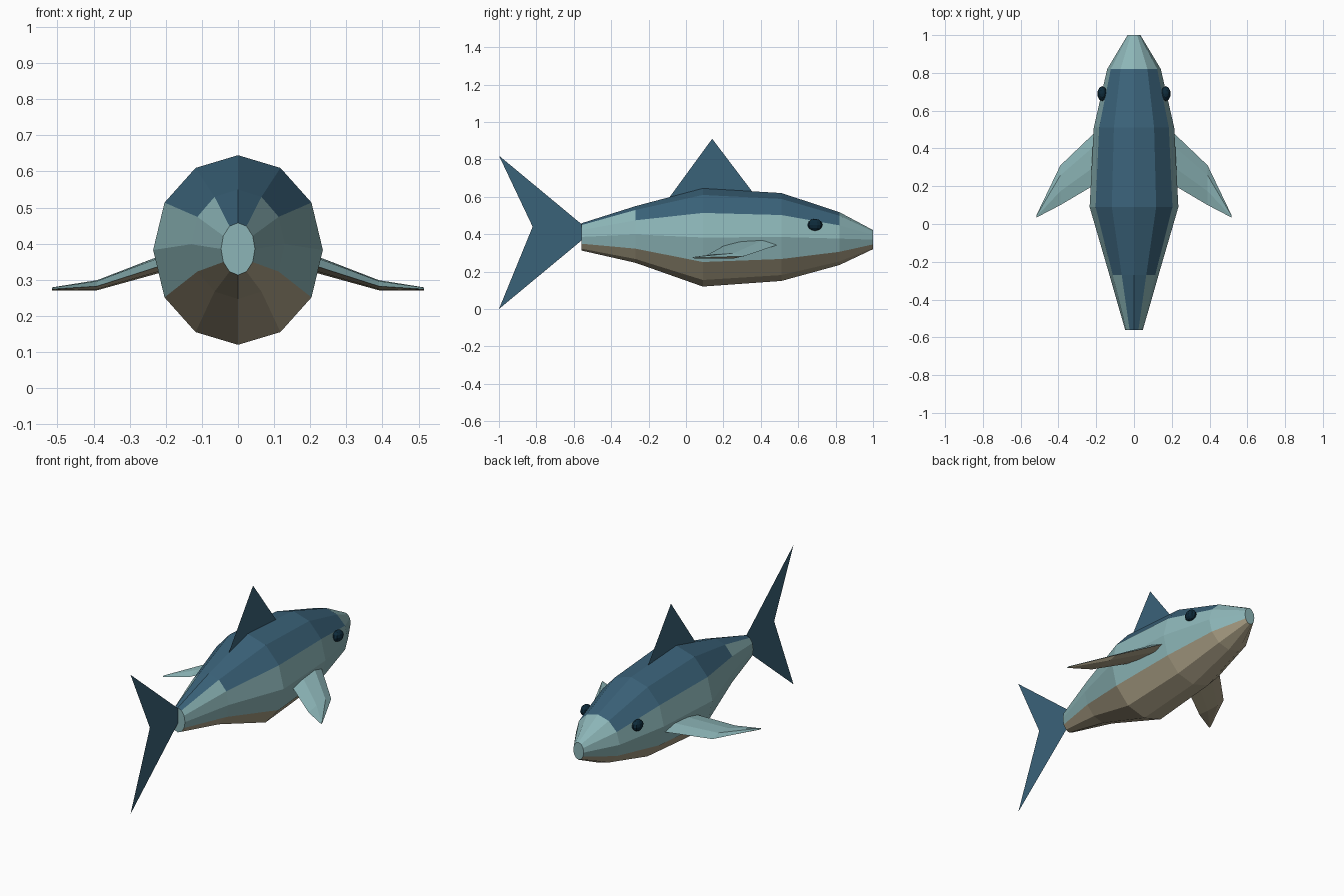
import bpy, bmesh, math

if "Cube" in bpy.data.objects:
    bpy.data.objects.remove(bpy.data.objects["Cube"])


def material(name, rgb):
    m = bpy.data.materials.new(name)
    lin = [((c / 255 + 0.055) / 1.055) ** 2.4 for c in rgb]
    m.diffuse_color = (*lin, 1)
    m.use_nodes = True
    m.node_tree.nodes["Principled BSDF"].inputs["Base Color"].default_value = m.diffuse_color
    return m


BLUE = material("deep blue", (58, 98, 121))
TEAL = material("pale teal", (140, 181, 183))
TAN = material("belly tan", (176, 165, 138))
NAVY = material("eye navy", (13, 42, 58))


def make_object(name, bm, mats, fix_normals=True):
    if fix_normals:
        bmesh.ops.recalc_face_normals(bm, faces=bm.faces[:])
    me = bpy.data.meshes.new(name)
    bm.to_mesh(me)
    bm.free()
    for m in mats:
        me.materials.append(m)
    ob = bpy.data.objects.new(name, me)
    bpy.context.collection.objects.link(ob)
    return ob


def loft(bm, rings, colour):
    """Bridge point rings, cap both ends; colour(segment, side) gives the slot."""
    vs = [[bm.verts.new(p) for p in r] for r in rings]
    n = len(vs[0])
    for i in range(len(vs) - 1):
        for k in range(n):
            j = (k + 1) % n
            f = bm.faces.new((vs[i][k], vs[i][j], vs[i + 1][j], vs[i + 1][k]))
            f.material_index = colour(i, k)
    for end in (vs[0], vs[-1]):
        bm.faces.new(end).material_index = 0


# Body: twelve-sided rings (y, half width, bottom z, top z)
SECTIONS = [(-0.56, 0.047, 0.313, 0.458), (-0.27, 0.13, 0.247, 0.55),
            (0.09, 0.235, 0.12, 0.645), (0.51, 0.213, 0.15, 0.62),
            (0.82, 0.142, 0.235, 0.518), (1.0, 0.034, 0.32, 0.422)]
SIDES = 12
rings = []
for y, w, lo, hi in SECTIONS:
    angles = [2 * math.pi * k / SIDES for k in range(SIDES)]
    rings.append([(w * math.sin(a), y, (lo + hi) / 2 + (hi - lo) / 2 * math.cos(a))
                  for a in angles])


def body_colour(seg, side):
    from_top = min(side, SIDES - 1 - side)      # 0 at the back, 5 at the belly
    if from_top >= 4:
        return 2
    blue_rows = (1, 2, 2, 2, 0)[seg]            # narrow at tail, none on snout
    return 1 if from_top < blue_rows else 0


bm = bmesh.new()
loft(bm, rings, body_colour)
make_object("body", bm, [TEAL, BLUE, TAN])


# Flat dorsal and tail fins on the centre plane
def flat_fin(name, polys):
    bm = bmesh.new()
    for poly in polys:
        bm.faces.new([bm.verts.new((0, y, z)) for y, z in poly])
    bmesh.ops.remove_doubles(bm, verts=bm.verts[:], dist=1e-5)
    make_object(name, bm, [BLUE])


flat_fin("dorsal_fin", [[(-0.09, 0.595), (0.36, 0.62), (0.14, 0.91)]])
root_top, root_low, notch = (-0.56, 0.455), (-0.56, 0.365), (-0.82, 0.44)
flat_fin("tail_fin", [[root_top, (-1, 0.82), notch],
                      [root_top, notch, root_low],
                      [root_low, notch, (-1, 0)]])

# Pectoral fins: lens sections (x, leading y, trailing y, centre z, half thickness)
FIN = [(0.17, 0.52, 0.23, 0.358, 0.026), (0.39, 0.31, 0.10, 0.285, 0.014),
       (0.515, 0.05, 0.035, 0.275, 0.004)]
for label, s in (("right", 1), ("left", -1)):
    rings = []
    for x, lead, trail, z, t in FIN:
        c = lead - trail
        rings.append([(s * x, lead, z - t * 0.2), (s * x, lead - 0.25 * c, z + t),
                      (s * x, lead - 0.65 * c, z + t * 0.8), (s * x, trail, z - t * 0.2),
                      (s * x, lead - 0.65 * c, z - t * 0.8), (s * x, lead - 0.25 * c, z - t)])
    bm = bmesh.new()
    loft(bm, rings, lambda seg, k: 0 if k < 3 else 1)
    make_object(label + "_pectoral_fin", bm, [TEAL, TAN])

    # Eyes: small flattened spheres
    bm = bmesh.new()
    bmesh.ops.create_uvsphere(bm, u_segments=10, v_segments=6, radius=1)
    for v in bm.verts:
        v.co = (s * 0.168 + v.co.x * 0.026, 0.69 + v.co.y * 0.04, 0.45 + v.co.z * 0.032)
    make_object(label + "_eye", bm, [NAVY])
